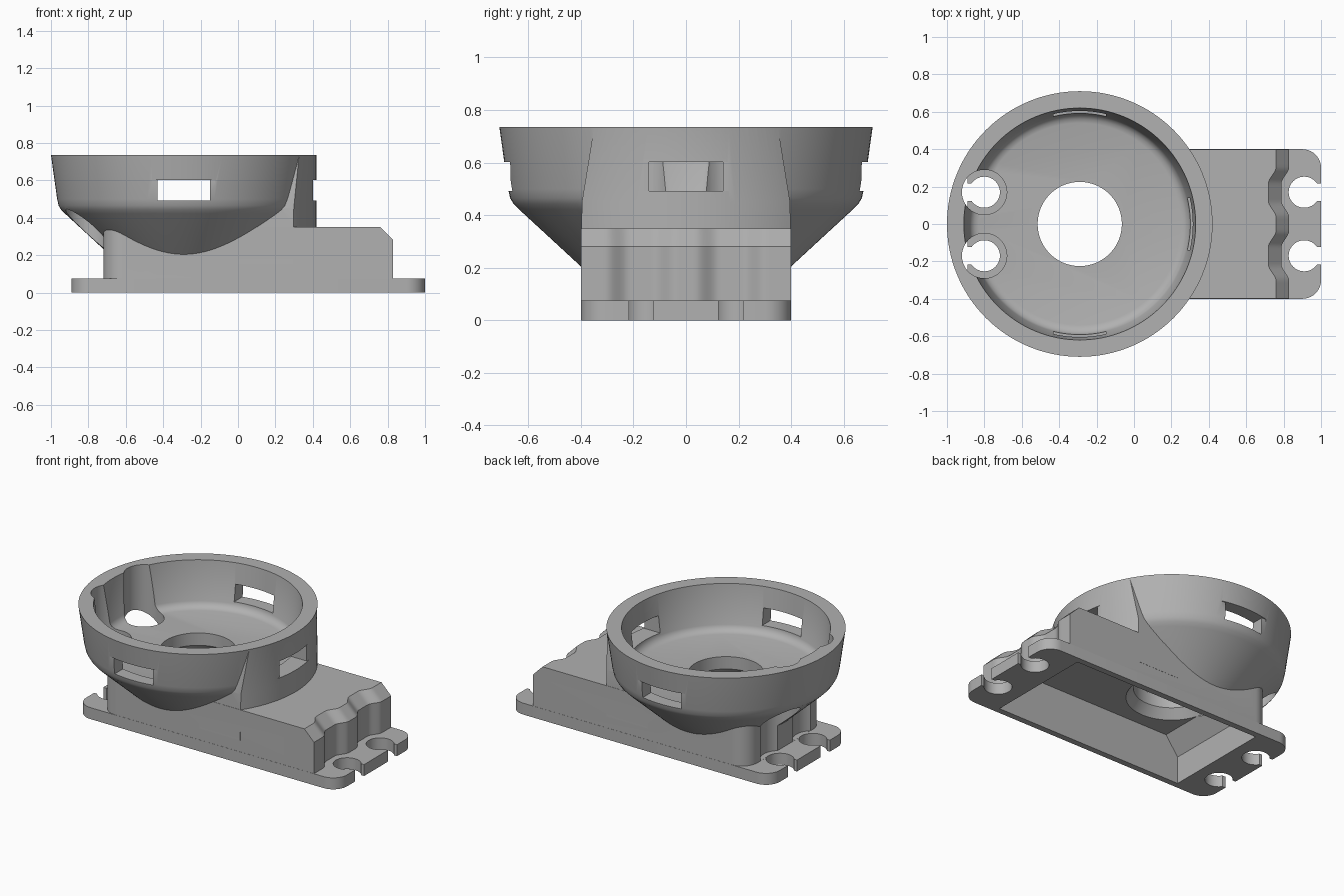
import bpy, bmesh
from math import sin, cos, pi, asin

cube = bpy.data.objects.get("Cube")
if cube:
    bpy.data.objects.remove(cube, do_unlink=True)

grey = bpy.data.materials.new("matte_grey")
grey.use_nodes = True
grey.diffuse_color = (0.44, 0.44, 0.44, 1)
grey.node_tree.nodes["Principled BSDF"].inputs["Base Color"].default_value = (0.44, 0.44, 0.44, 1)

CUP_X, SCREW_Y, HALF_Y = -0.29, 0.17, 0.4
PLATE_Z, DECK_Z, RIM_Z = 0.075, 0.35, 0.735


def loft(name, rings):
    """Closed solid through rings with equal point counts."""
    bm = bmesh.new()
    rows = [[bm.verts.new(p) for p in ring] for ring in rings]
    n = len(rows[0])
    for a, b in zip(rows, rows[1:]):
        for i in range(n):
            j = (i + 1) % n
            bm.faces.new((a[i], a[j], b[j], b[i]))
    bm.faces.new(rows[0][::-1])
    bm.faces.new(rows[-1])
    bmesh.ops.recalc_face_normals(bm, faces=bm.faces)
    mesh = bpy.data.meshes.new(name)
    bm.to_mesh(mesh)
    bm.free()
    mesh.materials.append(grey)
    obj = bpy.data.objects.new(name, mesh)
    bpy.context.collection.objects.link(obj)
    return obj


def prism(name, outline, z0, z1):
    return loft(name, [[(x, y, z) for x, y in outline] for z in (z0, z1)])


def box(name, x0, x1, y0, y1, z0, z1):
    return prism(name, [(x0, y0), (x1, y0), (x1, y1), (x0, y1)], z0, z1)


def turned(name, profile, x, y=0, n=128):
    """Solid of revolution from (radius, height) pairs."""
    return loft(name, [[(x + r * cos(2 * pi * i / n), y + r * sin(2 * pi * i / n), z)
                        for i in range(n)] for r, z in profile])


def arc(cx, cy, r, a0, a1, n=10):
    return [(cx + r * cos(a0 + (a1 - a0) * i / n), cy + r * sin(a0 + (a1 - a0) * i / n))
            for i in range(n + 1)]


def combine(target, other, operation):
    mod = target.modifiers.new("combine", 'BOOLEAN')
    mod.operation, mod.solver, mod.object = operation, 'EXACT', other
    bpy.context.view_layer.objects.active = target
    bpy.ops.object.modifier_apply(modifier=mod.name)
    bpy.data.objects.remove(other, do_unlink=True)


# Base plate with rounded corners
r = 0.1
corners = [(1 - r, HALF_Y - r, 0), (r - 0.89, HALF_Y - r, 1),
           (r - 0.89, r - HALF_Y, 2), (1 - r, r - HALF_Y, 3)]
outline = [p for x, y, q in corners for p in arc(x, y, r, q * pi / 2, (q + 1) * pi / 2)]
body = prism("mounting_body", outline, 0, PLATE_Z)


# Raised block: scalloped, chamfered end and rounded opposite end
def end_x(y):
    t = min(1, max(0, (0.135 - abs(abs(y) - SCREW_Y)) / 0.09))
    return 0.83 - 0.042 * t * t * (3 - 2 * t)


side = HALF_Y - 0.001


def block_ring(z, inset):
    steps = 60
    ys = [side * (2 * i / steps - 1) for i in range(steps + 1)]
    pts = [(end_x(y) - inset, y) for y in ys]
    pts += arc(-0.61, side - 0.11, 0.11, pi / 2, pi)
    pts += arc(-0.61, 0.11 - side, 0.11, pi, 3 * pi / 2)
    return [(x, y, z) for x, y in pts]


block = loft("block", [block_ring(0.02, 0), block_ring(0.28, 0), block_ring(DECK_Z, 0.07)])
combine(body, block, 'UNION')

# Cup shell with conical underside
cup = turned("cup", [(0.3, 0.113), (0.635, 0.422), (0.656, 0.443), (0.669, 0.465),
                     (0.677, 0.5), (0.71, RIM_Z)], CUP_X)
combine(body, cup, 'UNION')

# Upright fairing between cup and deck
rings = []
for z, half in ((0.15, 0.4), (0.45, 0.396), (RIM_Z - 0.001, 0.35)):
    a = asin(half / 0.709)
    rings.append([(x, y, z) for x, y in [(0, -half)] + arc(CUP_X, 0, 0.709, -a, a, 40) + [(0, half)]])
combine(body, loft("fairing", rings), 'UNION')

# Cup cavity, centre opening and flared underside of the opening
cutters = [
    turned("cavity", [(0.54, 0.44), (0.562, 0.446), (0.58, 0.46), (0.59, 0.48),
                      (0.62, RIM_Z), (0.624, 0.8)], CUP_X),
    turned("opening", [(0.225, 0.2), (0.225, 0.6)], CUP_X),
    turned("flare", [(0.27, 0.25), (0.27, 0.3), (0.224, 0.36)], CUP_X),
]

# Hollow underside with sloping ends
profile = [(-0.64, -0.1), (-0.64, 0.18), (-0.55, 0.3), (0.67, 0.3), (0.74, 0.22), (0.74, -0.1)]
cutters.append(loft("pocket", [[(x, y, z) for x, z in profile] for y in (-0.36, 0.36)]))

# Open screw holes and driver clearance
for y in (-SCREW_Y, SCREW_Y):
    for x, edge in ((0.91, 1.2), (-0.8, -1.2)):
        cutters.append(turned("screw_hole", [(0.083, -0.1), (0.083, 0.2)], x, y, 48))
        cutters.append(box("screw_slot", min(x, edge), max(x, edge), y - 0.047, y + 0.047, -0.11, 0.13))
    cutters.append(turned("driver_clearance", [(0.12, PLATE_Z + 0.0005), (0.12, 0.9)], -0.8, y, 64))

# Wall slots with wider shallow outer recesses
for s in (-1, 1):
    for half, start in ((0.14, 0.5), (0.17, 0.667)):
        lo, hi = sorted((s * start, s * 0.9))
        cutters.append(box("side_slot", CUP_X - half, CUP_X + half, lo, hi, 0.492, 0.602))
for half, start in ((0.14, 0.2), (0.17, 0.4)):
    cutters.append(box("end_slot", start, 0.6, -half, half, 0.492, 0.602))

for c in cutters:
    combine(body, c, 'DIFFERENCE')

bpy.ops.object.select_all(action='DESELECT')
body.select_set(True)
bpy.context.view_layer.objects.active = body
bpy.ops.object.shade_smooth_by_angle(angle=0.5)
